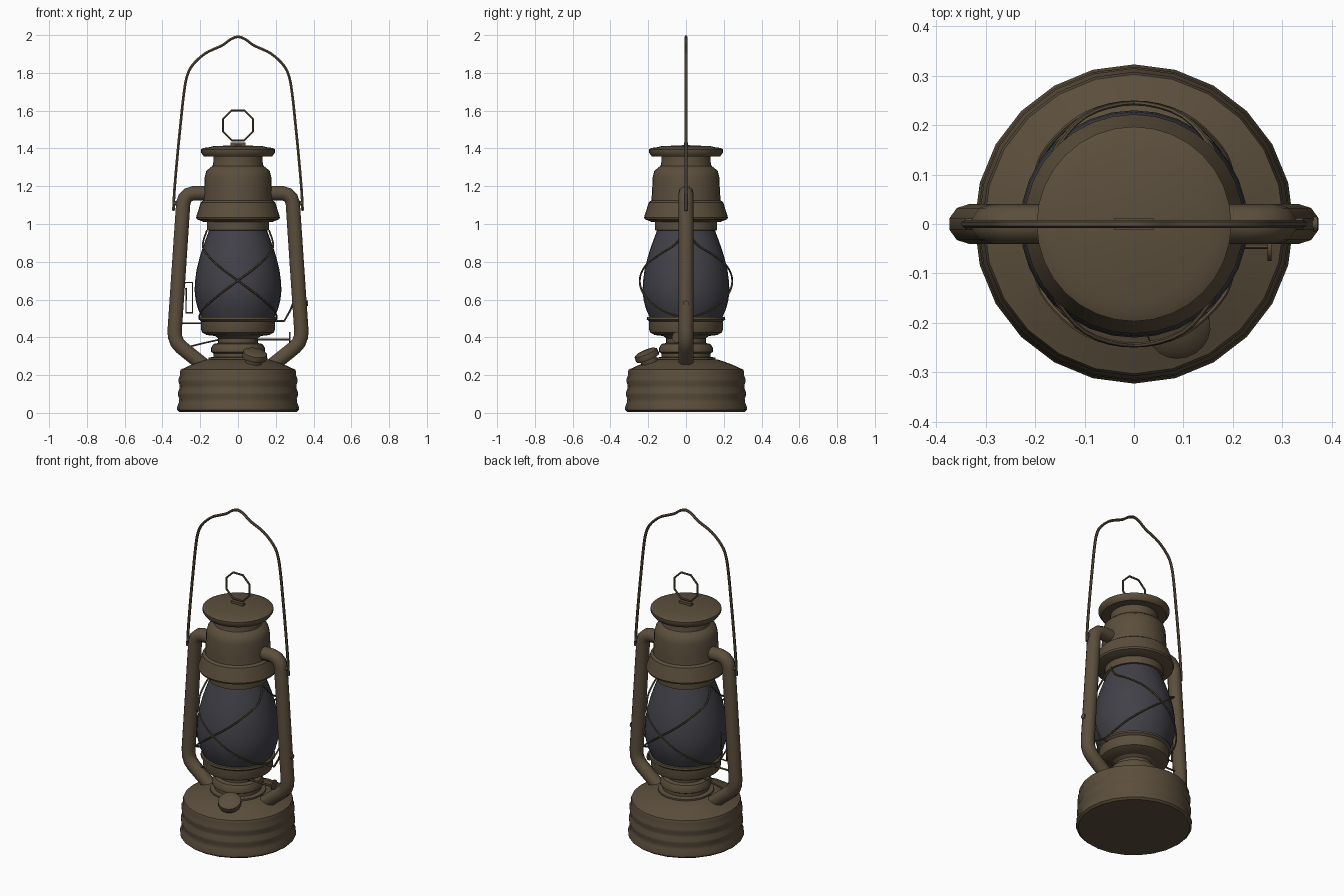
import bpy, math
from mathutils import Vector, Matrix

if "Cube" in bpy.data.objects:
    bpy.data.objects.remove(bpy.data.objects["Cube"])


def material(name, rgb):
    m = bpy.data.materials.new(name)
    m.diffuse_color = (*rgb, 1)
    m.use_nodes = True
    m.node_tree.nodes["Principled BSDF"].inputs["Base Color"].default_value = m.diffuse_color
    return m


METAL = material("aged bronze", (0.105, 0.077, 0.046))
GLASS = material("smoky glass", (0.054, 0.052, 0.064))


def finish(name, mesh, mat, angle=35):
    ob = bpy.data.objects.new(name, mesh)
    bpy.context.collection.objects.link(ob)
    mesh.materials.clear()
    mesh.materials.append(mat)
    bpy.ops.object.select_all(action='DESELECT')
    ob.select_set(True)
    bpy.context.view_layer.objects.active = ob
    bpy.ops.object.shade_smooth_by_angle(angle=math.radians(angle))
    return ob


def lathe(name, profile, n=32, mat=METAL, matrix=None):
    """Revolve (radius, z) points, listed bottom to top, and cap both ends."""
    verts, faces = [], []
    for r, z in profile:
        for i in range(n):
            a = 2 * math.pi * i / n
            verts.append((r * math.cos(a), r * math.sin(a), z))
    for k in range(len(profile) - 1):
        for i in range(n):
            j = (i + 1) % n
            faces.append((k * n + i, k * n + j, (k + 1) * n + j, (k + 1) * n + i))
    faces.append(tuple(reversed(range(n))))
    faces.append(tuple(range((len(profile) - 1) * n, len(profile) * n)))
    me = bpy.data.meshes.new(name)
    me.from_pydata(verts, [], faces)
    if matrix:
        me.transform(matrix)
    return finish(name, me, mat)


def rod(name, pts, radius, closed=False, smooth=False, res=1):
    """Round rod swept along points, optionally splined through them."""
    pts = [Vector(p) for p in pts]
    if smooth:
        out = []
        for i in range(len(pts) - 1):
            p0, p1, p2 = pts[max(i - 1, 0)], pts[i], pts[i + 1]
            p3 = pts[min(i + 2, len(pts) - 1)]
            for s in range(4):
                t = s / 4
                out.append(0.5 * (2 * p1 + (p2 - p0) * t + (2 * p0 - 5 * p1 + 4 * p2 - p3) * t * t
                                  + (3 * p1 - p0 - 3 * p2 + p3) * t ** 3))
        pts = out + [pts[-1]]
    cu = bpy.data.curves.new(name, 'CURVE')
    cu.dimensions = '3D'
    cu.bevel_depth = radius
    cu.bevel_resolution = res
    cu.use_fill_caps = True
    sp = cu.splines.new('POLY')
    sp.points.add(len(pts) - 1)
    for q, p in zip(sp.points, pts):
        q.co = (*p, 1)
    sp.use_cyclic_u = closed
    tmp = bpy.data.objects.new(name + "_path", cu)
    bpy.context.collection.objects.link(tmp)
    bpy.context.view_layer.update()
    me = bpy.data.meshes.new_from_object(tmp.evaluated_get(bpy.context.evaluated_depsgraph_get()))
    bpy.data.objects.remove(tmp)
    return finish(name, me, METAL, 50)


# Ribbed fuel tank
lathe("fuel_tank", [(0.31, 0.005), (0.322, 0.015), (0.323, 0.03), (0.313, 0.055), (0.311, 0.075),
                    (0.318, 0.095), (0.318, 0.11), (0.309, 0.13), (0.309, 0.145), (0.315, 0.165),
                    (0.315, 0.18), (0.306, 0.2), (0.308, 0.215), (0.303, 0.23), (0.29, 0.235),
                    (0.24, 0.258), (0.17, 0.282), (0.12, 0.285)], 24)

# Burner neck and globe holder
lathe("burner", [(0.155, 0.275), (0.155, 0.292), (0.13, 0.297), (0.13, 0.315), (0.142, 0.322),
                 (0.142, 0.345), (0.13, 0.365), (0.105, 0.37), (0.105, 0.395), (0.125, 0.41)])
lathe("globe_holder", [(0.1, 0.405), (0.165, 0.412), (0.19, 0.425), (0.195, 0.44), (0.195, 0.485),
                       (0.208, 0.495), (0.206, 0.507), (0.19, 0.508)])

# Glass globe
lathe("globe", [(0.19, 0.5), (0.212, 0.55), (0.225, 0.6), (0.23, 0.65), (0.227, 0.7), (0.219, 0.76),
                (0.204, 0.82), (0.187, 0.875), (0.167, 0.93), (0.15, 0.975)], 32, GLASS)

# Chimney with flared skirt, and the cap
lathe("chimney", [(0.155, 0.965), (0.163, 0.967), (0.163, 1.01), (0.185, 1.012), (0.218, 1.025),
                  (0.222, 1.035), (0.197, 1.115), (0.183, 1.125), (0.18, 1.17), (0.176, 1.25),
                  (0.168, 1.28), (0.15, 1.297), (0.135, 1.307), (0.131, 1.325), (0.131, 1.365)])
lathe("cap", [(0.13, 1.357), (0.18, 1.357), (0.187, 1.365), (0.197, 1.38), (0.197, 1.395),
              (0.18, 1.403), (0.155, 1.406), (0.13, 1.412), (0.02, 1.417)])

# Lifting ring on its little plate
bpy.ops.mesh.primitive_cube_add(size=1)
plate = bpy.context.object
plate.name = plate.data.name = "ring_plate"
plate.data.transform(Matrix.Translation((0, 0, 1.42)) @ Matrix.Diagonal((0.08, 0.022, 0.022, 1)))
plate.data.materials.append(METAL)
rod("lifting_ring", [(0.086 * math.cos(a), 0, 1.522 + 0.086 * math.sin(a))
                     for a in [math.pi * (2 * i + 1) / 8 for i in range(8)]], 0.006, closed=True)

# Tilted filler cap
lathe("filler_cap", [(0.045, -0.05), (0.045, -0.012), (0.063, -0.01), (0.066, 0.0), (0.064, 0.022),
                     (0.05, 0.03), (0.02, 0.032)], 20,
      matrix=Matrix.Translation((0.088, -0.205, 0.298))
      @ Matrix.Rotation(math.radians(10), 4, 'Y') @ Matrix.Rotation(math.radians(22), 4, 'X'))

for s, side in ((-1, "left"), (1, "right")):
    # Side air tube from chimney to tank
    rod(side + "_air_tube", [(s * x, 0, z) for x, z in (
        (0.16, 1.163), (0.235, 1.163), (0.262, 1.155), (0.281, 1.137), (0.29, 1.11), (0.312, 0.78),
        (0.335, 0.44), (0.334, 0.405), (0.322, 0.372), (0.30, 0.347), (0.16, 0.235))], 0.04, res=3)
    # Flat lug where the handle hooks on
    rod(side + "_handle_lug", [(s * 0.30, 0, 1.11), (s * 0.342, 0, 1.11)], 0.012, res=2)
    # Crossed guard wires, running from the low side round front and back to the high side
    for f, face in ((-1, "front"), (1, "back")):
        rod(f"{face}_{side}_guard_wire", [(s * x, f * y, z) for x, y, z in (
            (-0.205, 0.0, 0.50), (-0.2, 0.09, 0.525), (-0.175, 0.155, 0.56), (-0.1, 0.222, 0.625),
            (0, 0.245, 0.70), (0.10, 0.218, 0.775), (0.165, 0.14, 0.84), (0.187, 0.06, 0.89),
            (0.165, 0.0, 0.965))], 0.005, smooth=True)

# Carrying handle
half = [(0.342, 1.07), (0.336, 1.185), (0.32, 1.37), (0.302, 1.55), (0.288, 1.68), (0.272, 1.775),
        (0.243, 1.838), (0.175, 1.902), (0.085, 1.945), (0.04, 1.977)]
rod("handle", [(-x, 0, z) for x, z in half] + [(0, 0, 1.991)]
    + [(x, 0, z) for x, z in reversed(half)], 0.008, smooth=True)

# Globe lift lever on the left
rod("lift_lever", [(-0.31, 0, 0.69), (-0.24, 0, 0.69), (-0.24, 0, 0.53), (-0.275, 0, 0.53),
                   (-0.275, 0, 0.66)], 0.005)
rod("lift_stay", [(-0.31, 0, 0.475), (-0.19, 0, 0.475)], 0.005)
rod("lift_crank", [(-0.26, 0, 0.35), (-0.18, 0, 0.37), (-0.09, 0, 0.39)], 0.005)
# Hinge wire and pivot on the right
rod("hinge_wire", [(0.30, 0, 0.60), (0.275, 0, 0.54), (0.245, 0, 0.487), (0.19, 0, 0.485)], 0.006)
rod("tube_pivot", [(0.33, 0, 0.58), (0.371, 0, 0.58)], 0.015, res=3)
# Wick shaft and thumb wheel
rod("wick_shaft", [(0.08, -0.045, 0.388), (0.278, -0.045, 0.388)], 0.006)
rod("wick_wheel", [(0.270, -0.045, 0.40), (0.278, -0.045, 0.40)], 0.03, res=3)
